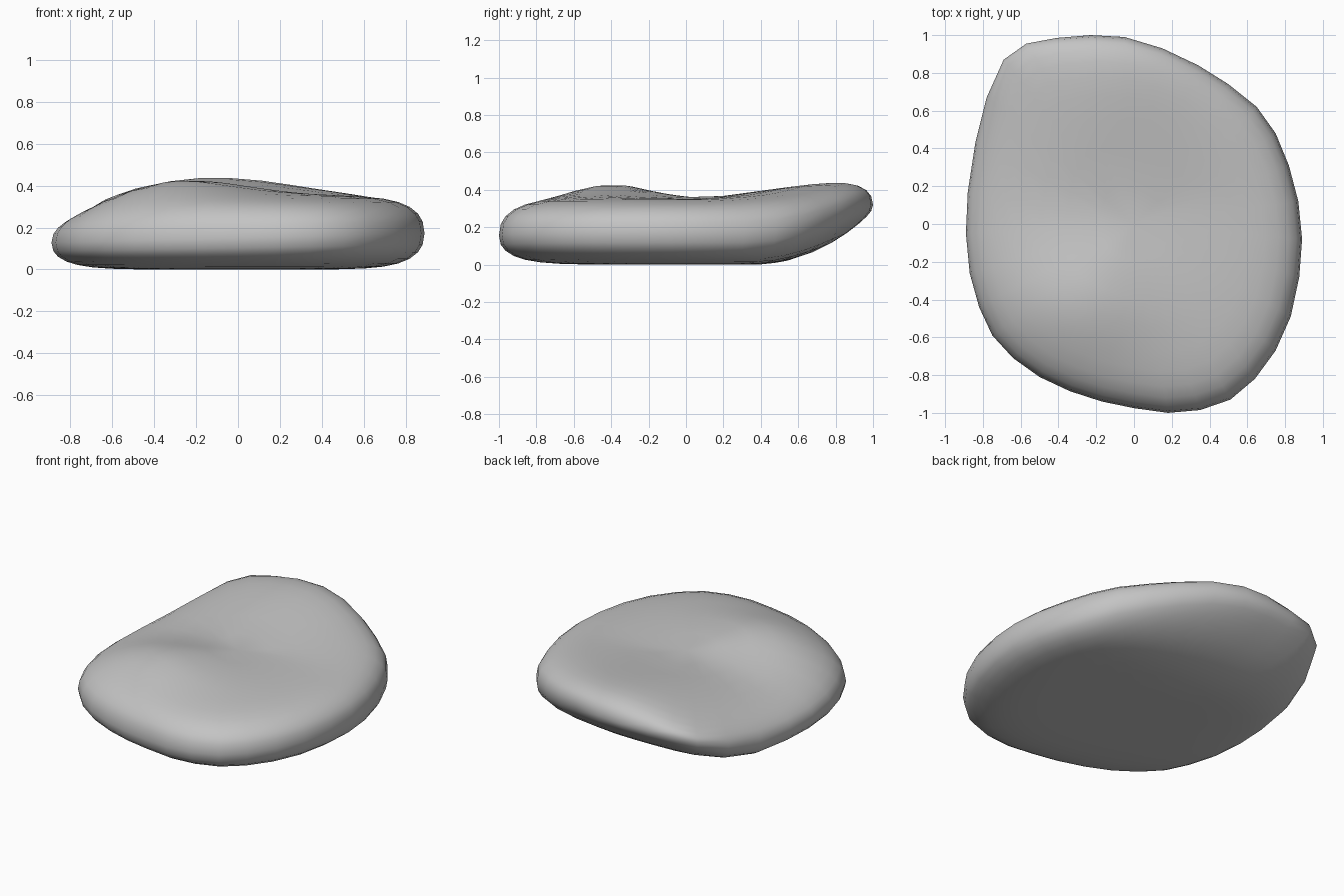
import bpy
import bmesh
import math

default_cube = bpy.data.objects.get("Cube")
if default_cube:
    bpy.data.objects.remove(default_cube, do_unlink=True)

# Rim of the pebble seen from above, counter-clockwise
OUTLINE = [
    (.89, -.08), (.87, .12), (.82, .31), (.75, .48), (.65, .62), (.5, .74), (.34, .84), (.15, .93),
    (-.05, .99), (-.23, 1), (-.41, .985), (-.57, .955), (-.69, .87), (-.78, .67), (-.84, .43), (-.88, .17),
    (-.89, -.05), (-.87, -.26), (-.82, -.44), (-.75, -.59), (-.64, -.71), (-.5, -.81), (-.34, -.885), (-.17, -.94),
    (0, -.975), (.18, -1), (.35, -.985), (.51, -.93), (.64, -.82), (.75, -.67), (.83, -.49), (.875, -.28),
]
RINGS = [.2, .4, .55, .68, .78, .86, .92, .965, .99]


def ramp(value, start, end):
    return min(1, max(0, (value - start) / (end - start)))


def bell(value, centre, width):
    return math.exp(-((value - centre) / width) ** 2 / 2)


def top_height(x, y):
    """Gentle plateau with a raised back and a hump near the front right."""
    back = .12 * ramp(y, .1, .95) * bell(x, -.1, .5)
    hump = .078 * bell(x, -.28, .31) * bell(y, -.4, .21)
    return .352 + back + hump - .1 * ramp(-x, .2, .9) ** 1.5


def bottom_height(x, y):
    """Flat underside that curves up towards the back."""
    return .22 * ramp(y, .38, 1) ** 1.8


def rim_height(x, y):
    return .15 + .025 * x + .175 * ramp(y, .33, .95) ** 1.8


def make_ring(bm, scale, surface):
    """One closed loop of the pebble, rounded off towards the rim."""
    roundness = (1 - scale ** 7) ** .43
    loop = []
    for px, py in OUTLINE:
        x, y, rim = px * scale, py * scale, rim_height(px, py)
        z = rim + (surface(x, y) - rim) * roundness
        loop.append(bm.verts.new((x, y, z)))
    return loop


def bridge(bm, lower, upper):
    count = len(lower)
    for i in range(count):
        j = (i + 1) % count
        bm.faces.new((lower[i], lower[j], upper[j], upper[i]))


# Loops run from the underside, round the rim, and back over the top
bm = bmesh.new()
loops = [make_ring(bm, s, bottom_height) for s in RINGS]
loops.append(make_ring(bm, 1, top_height))
loops += [make_ring(bm, s, top_height) for s in reversed(RINGS)]
for lower, upper in zip(loops, loops[1:]):
    bridge(bm, lower, upper)

# Close both middles with triangle fans
for loop, surface in ((loops[0], bottom_height), (loops[-1], top_height)):
    centre = bm.verts.new((0, 0, surface(0, 0)))
    for i, vert in enumerate(loop):
        bm.faces.new((vert, loop[(i + 1) % len(loop)], centre))
bmesh.ops.recalc_face_normals(bm, faces=bm.faces)
for face in bm.faces:
    face.smooth = True

mesh = bpy.data.meshes.new("pebble")
bm.to_mesh(mesh)
bm.free()
pebble = bpy.data.objects.new("pebble", mesh)
bpy.context.collection.objects.link(pebble)

# Plain grey stone
stone = bpy.data.materials.new("grey_stone")
stone.use_nodes = True
colour = (.55, .55, .55, 1)
stone.diffuse_color = colour
stone.node_tree.nodes["Principled BSDF"].inputs["Base Color"].default_value = colour
mesh.materials.append(stone)
